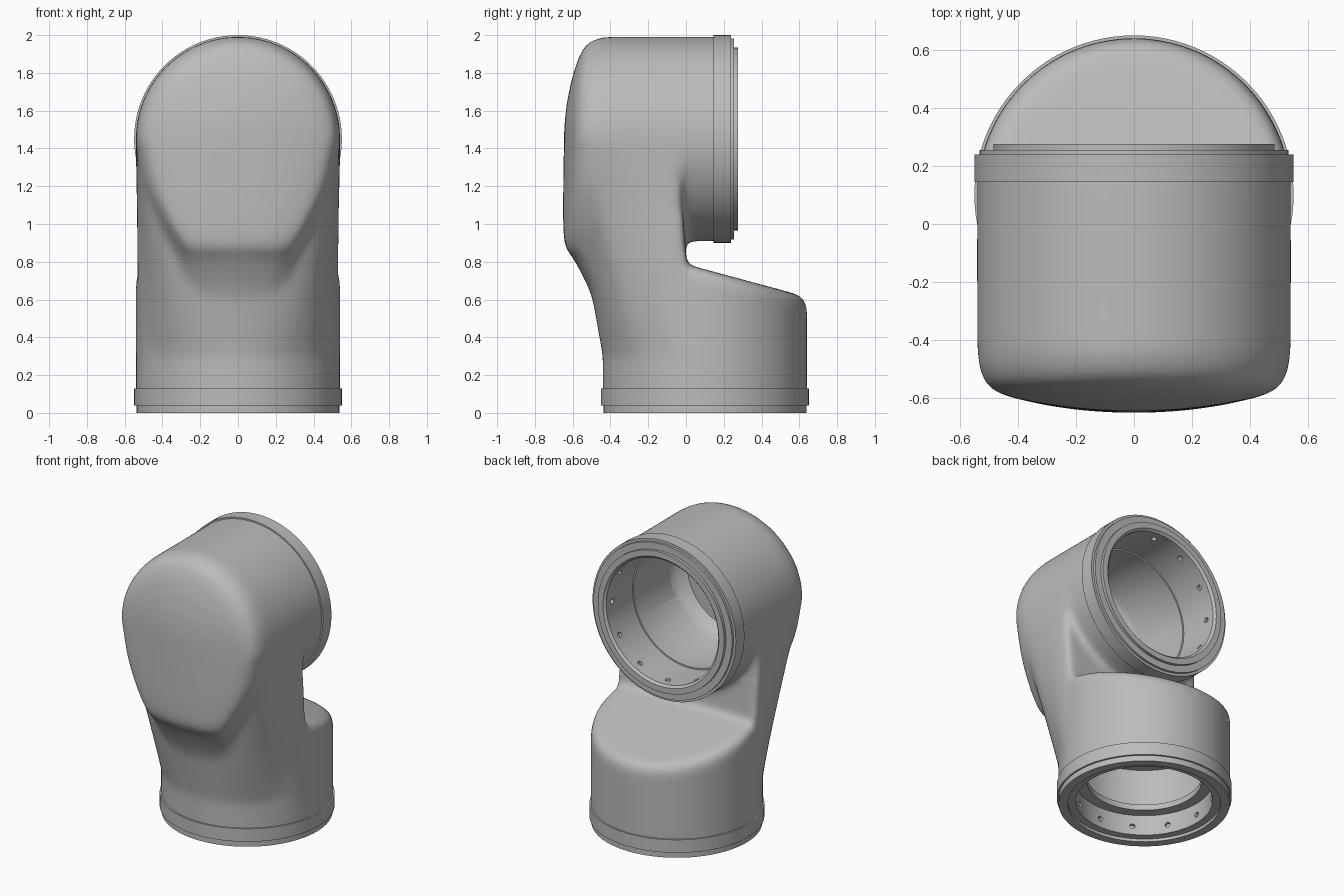
import bpy, bmesh, math
from mathutils import Vector

if "Cube" in bpy.data.objects:
    bpy.data.objects.remove(bpy.data.objects["Cube"], do_unlink=True)

grey = bpy.data.materials.new("cast_grey")
grey.use_nodes = True
COLOUR = (0.5, 0.5, 0.5, 1)
grey.diffuse_color = COLOUR
grey.node_tree.nodes["Principled BSDF"].inputs["Base Color"].default_value = COLOUR

R = 0.541          # tube radius
BASE_Y = 0.1       # axis of the upright tube
BARREL_Z = 1.45    # axis of the horizontal tube
END_Y = 0.275      # open end of the horizontal tube


def add_loft(bm, rings, closed=False):
    """Skin a row of equal-length point rings; cap the ends unless closed."""
    rows = [[bm.verts.new(p) for p in ring] for ring in rings]
    pairs = list(zip(rows, rows[1:]))
    if closed:
        pairs.append((rows[-1], rows[0]))
    n = len(rows[0])
    faces = [bm.faces.new((a[i], a[(i + 1) % n], b[(i + 1) % n], b[i]))
             for a, b in pairs for i in range(n)]
    if not closed:
        faces += [bm.faces.new(rows[0]), bm.faces.new(rows[-1])]
    bmesh.ops.recalc_face_normals(bm, faces=faces)


def make_object(name, bm):
    mesh = bpy.data.meshes.new(name)
    bm.to_mesh(mesh)
    bm.free()
    mesh.materials.append(grey)
    ob = bpy.data.objects.new(name, mesh)
    bpy.context.collection.objects.link(ob)
    return ob


def apply_modifiers(ob):
    bpy.ops.object.select_all(action="DESELECT")
    bpy.context.view_layer.objects.active = ob
    ob.select_set(True)
    for m in list(ob.modifiers):
        bpy.ops.object.modifier_apply(modifier=m.name)


def cut(ob, cutter):
    m = ob.modifiers.new("cut", "BOOLEAN")
    m.operation, m.solver, m.object = "DIFFERENCE", "EXACT", cutter
    apply_modifiers(ob)
    bpy.data.objects.remove(cutter, do_unlink=True)


def upright(r, t, a):
    return Vector((r * math.cos(a), BASE_Y + r * math.sin(a), t))


def level(r, t, a):
    return Vector((r * math.cos(a), END_Y - t, BARREL_Z + r * math.sin(a)))


def circle(place, r, t, n=96):
    return [place(r, t, 2 * math.pi * i / n) for i in range(n)]


def spline(points, steps):
    """Smooth curve through the given points."""
    p = [Vector(q) for q in points]
    p = [p[0]] + p + [p[-1]]
    out = []
    for a, b, c, d in zip(p, p[1:], p[2:], p[3:]):
        for k in range(steps):
            t = k / steps
            out.append(b + 0.5 * t * (c - a + t * (2 * a - 5 * b + 4 * c - d
                                                   + t * (3 * (b - c) + d - a))))
    return out + [p[-1]]


# Right half of the neck's plan section, side to centre, at each height
SECTIONS = (
    (0.30, (.530, -.02), (.50, -.107), (.40, -.264), (.30, -.350), (.20, -.403), (.10, -.432), (0, -.441)),
    (0.60, (.535, -.02), (.50, -.115), (.41, -.270), (.30, -.400), (.20, -.465), (.10, -.487), (0, -.495)),
    (0.80, (.532, -.02), (.505, -.12), (.42, -.290), (.30, -.495), (.22, -.560), (.11, -.580), (0, -.587)),
    (0.88, (.530, -.02), (.505, -.14), (.43, -.320), (.30, -.570), (.24, -.615), (.13, -.635), (0, -.638)),
    (1.00, (.530, -.02), (.512, -.17), (.455, -.37), (.365, -.58), (.30, -.618), (.17, -.642), (0, -.650)),
    (1.20, (.537, -.02), (.533, -.20), (.505, -.43), (.45, -.570), (.36, -.612), (.20, -.639), (0, -.650)),
    (1.46, (.541, -.02), (.541, -.25), (.538, -.47), (.50, -.565), (.40, -.603), (.20, -.636), (0, -.646)),
)


def neck_rings(width, thickness, back):
    """Plan rings of the neck, optionally shrunk to give its hollow."""
    rows = []
    for z, *half in SECTIONS:
        pts = half + [(-x, y) for x, y in half[-2::-1]]
        rows.append(spline([(x * width, min(back, y + thickness), z) for x, y in pts], 5))
    return list(zip(*[spline(column, 5) for column in zip(*rows)]))


# ---- Housing: overlapping solids fused and softened ----
bm = bmesh.new()

# Horizontal barrel
add_loft(bm, [circle(level, R, t) for t in (0.06, 0.72)])

# Upright base tube with a sloping shelf on top
rings = [circle(upright, R, 0.06)]
for inset, drop in ((0, 0.05), (0.015, 0.015), (0.05, 0), (0.3, 0)):
    ring = circle(upright, R - inset, 0)
    for p in ring:
        p.z = 0.787 - 0.27 * p.y - drop
    rings.append(ring)
add_loft(bm, rings)

# Back of the neck: front part of the upright tube, rising into the barrel
rings = []
for z, back in ((0.06, 0.0), (0.85, 0.0), (1.25, -0.03), (1.45, -0.05)):
    a = math.asin((back - BASE_Y) / R)
    rings.append([upright(R, z, math.pi - a + (math.pi + 2 * a) * i / 48) for i in range(49)])
add_loft(bm, rings)

# Front of the neck, swelling out to the chin and the lower face
columns = neck_rings(1, 0, -0.02)
add_loft(bm, list(zip(*columns)))

# Domed upper face closing the barrel
rings = []
for s, y in ((1, -0.3), (1, -0.44), (0.99, -0.49), (0.965, -0.535), (0.92, -0.567),
             (0.8, -0.595), (0.6, -0.618), (0.35, -0.637), (0.1, -0.646)):
    ring = []
    for d in range(-3, 184, 3):
        x, h = R * s * math.cos(math.radians(d)), R * s * math.sin(math.radians(d))
        ring.append((x, y + (0.14 * h * h if y < -0.46 else 0), BARREL_Z + h))
    rings.append(ring)
add_loft(bm, rings)

housing = make_object("elbow_housing", bm)
m = housing.modifiers.new("fuse", "REMESH")
m.mode, m.voxel_size = "VOXEL", 0.016
m = housing.modifiers.new("soften", "SMOOTH")
m.factor, m.iterations = 0.5, 34
apply_modifiers(housing)

# Hollow: two bores joined by a passage through the neck
upright_bore = [circle(upright, 0.45, t) for t in (-0.1, 0.5)]
level_bore = [circle(level, r, t) for r, t in
              ((0.45, -0.1), (0.45, 0.3), (0.42, 0.3), (0.42, 0.7), (0.4, 0.75), (0.35, 0.79))]
passage = list(zip(*neck_rings(0.8, 0.1, -0.09)))
for rings in (upright_bore, level_bore, passage):
    bm = bmesh.new()
    add_loft(bm, rings)
    cut(housing, make_object("bore_cutter", bm))


# ---- End sleeves: turned rings with a row of screw holes in the bore ----
def sleeve(name, place, profile, hole_t):
    bm = bmesh.new()
    add_loft(bm, [circle(place, r, t) for r, t in profile], closed=True)
    ob = make_object(name, bm)
    bm = bmesh.new()
    for k in range(12):
        a = math.pi * k / 6
        axis = (place(1, hole_t, a) - place(0, hole_t, a)).normalized()
        along = (place(0, 1, 0) - place(0, 0, 0)).normalized()
        across = axis.cross(along)
        add_loft(bm, [[place(r, hole_t, a) + 0.018 * (along * math.cos(j * math.pi / 6)
                      + across * math.sin(j * math.pi / 6)) for j in range(12)]
                      for r in (0.4, 0.47)])
    cut(ob, make_object("hole_cutter", bm))
    return ob


barrel_sleeve = sleeve("barrel_sleeve", level, (
    (0.43, 0.3), (0.43, 0.015), (0.445, 0), (0.485, 0), (0.485, 0.02), (0.532, 0.02),
    (0.532, 0.036), (0.55, 0.036), (0.55, 0.13), (0.52, 0.13), (0.48, 0.1), (0.48, 0.3)), 0.08)
base_sleeve = sleeve("base_sleeve", upright, (
    (0.36, 0.2), (0.36, 0.16), (0.43, 0.16), (0.43, 0.02), (0.48, 0.02), (0.48, 0),
    (0.538, 0), (0.538, 0.04), (0.55, 0.04), (0.55, 0.13), (0.52, 0.13), (0.48, 0.1),
    (0.48, 0.2)), 0.08)

# Smooth shading with crisp machined edges
bpy.ops.object.select_all(action="DESELECT")
for ob in (housing, barrel_sleeve, base_sleeve):
    ob.select_set(True)
bpy.context.view_layer.objects.active = housing
bpy.ops.object.shade_smooth_by_angle(angle=math.radians(35))
